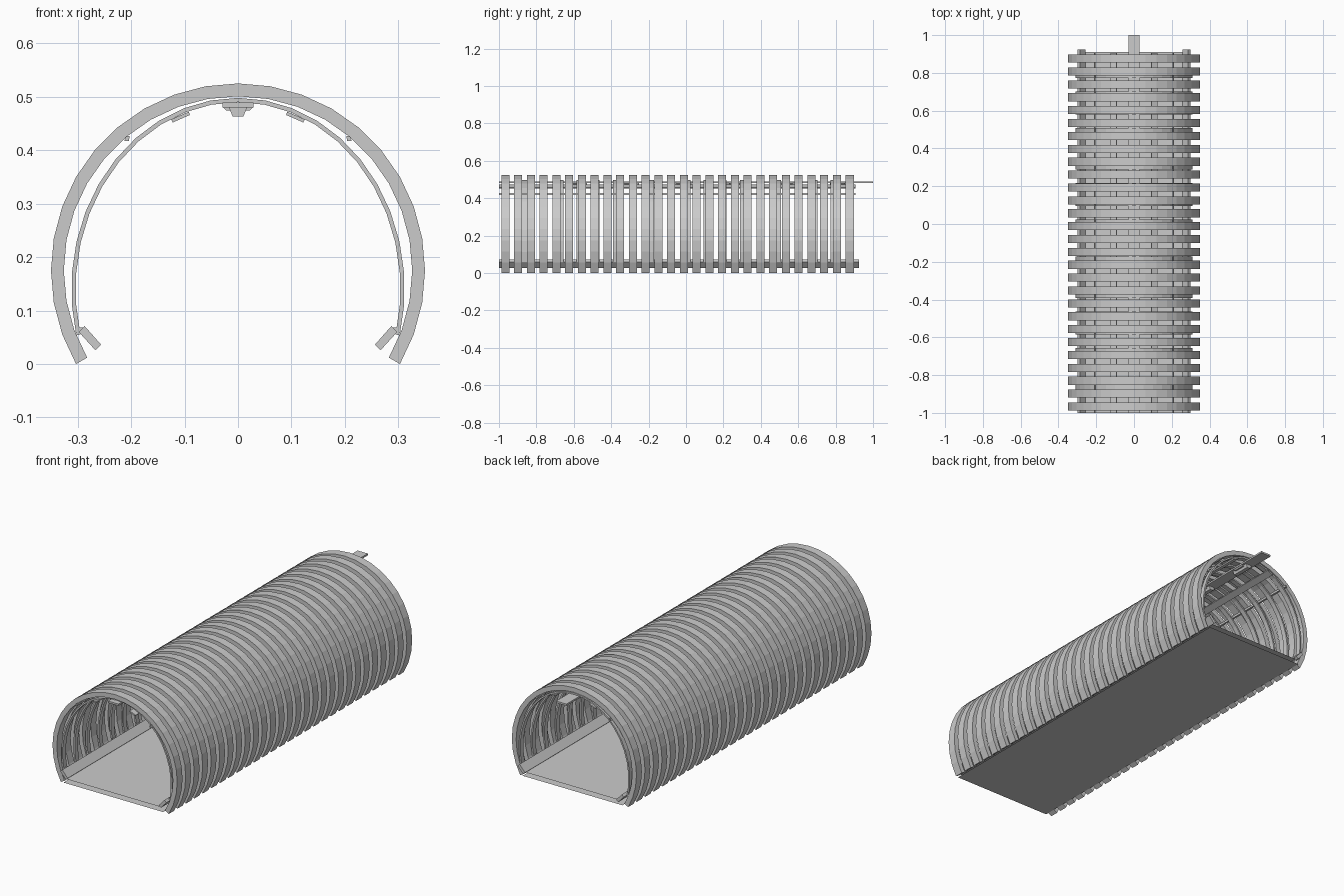
import bpy, bmesh, math

if "Cube" in bpy.data.objects:
    bpy.data.objects.remove(bpy.data.objects["Cube"])

PITCH, RIBS = 0.0682, 28


def add_object(name, bm, smooth=None):
    bmesh.ops.recalc_face_normals(bm, faces=bm.faces[:])
    mesh = bpy.data.meshes.new(name)
    bm.to_mesh(mesh)
    bm.free()
    ob = bpy.data.objects.new(name, mesh)
    bpy.context.collection.objects.link(ob)
    return ob


def band(bm, outer, inner, y0, y1):
    """Open arch: loft rectangular sections along outer/inner (x, z) curves."""
    sections = []
    for (ox, oz), (ix, iz) in zip(outer, inner):
        pts = [(ox, y0, oz), (ox, y1, oz), (ix, y1, iz), (ix, y0, iz)]
        sections.append([bm.verts.new(p) for p in pts])
    for a, b in zip(sections, sections[1:]):
        for k in range(4):
            n = (k + 1) % 4
            bm.faces.new((a[k], a[n], b[n], b[k]))
    bm.faces.new(sections[0])
    bm.faces.new(sections[-1])


def prism(bm, profile, y0, y1):
    """Extrude a closed (x, z) profile along y."""
    a = [bm.verts.new((x, y0, z)) for x, z in profile]
    b = [bm.verts.new((x, y1, z)) for x, z in profile]
    bm.faces.new(a)
    bm.faces.new(b)
    for k in range(len(a)):
        n = (k + 1) % len(a)
        bm.faces.new((a[k], a[n], b[n], b[k]))


def arc(rx, rz, cz, start, end, steps):
    angles = [math.radians(start + (end - start) * i / steps) for i in range(steps + 1)]
    return [(rx * math.cos(t), cz + rz * math.sin(t)) for t in angles]


def mirrored(name, profile, y0, y1):
    """A long strip on both sides of the tunnel."""
    bm = bmesh.new()
    prism(bm, profile, y0, y1)
    prism(bm, [(-x, z) for x, z in profile], y0, y1)
    return add_object(name, bm)


# Outer ribs
bm = bmesh.new()
outer = arc(0.35, 0.35, 0.175, -30, 210, 24)
inner = arc(0.326, 0.326, 0.175, -30, 210, 24)
for i in range(RIBS):
    y = -0.966 + i * PITCH
    band(bm, outer, inner, y - 0.0215, y + 0.0215)
add_object("outer_ribs", bm)

# Thin inner arches
bm = bmesh.new()
outer = arc(0.312, 0.358, 0.14, -14, 194, 22)
inner = arc(0.304, 0.350, 0.14, -14, 194, 22)
for i in range(20):
    y = -0.96 + i * 0.097
    band(bm, outer, inner, y - 0.013, y + 0.013)
add_object("inner_arches", bm)

# Floor: two thin stacked sheets
for name, half, z in (("floor_underside", 0.28, 0.008), ("floor", 0.268, 0.03)):
    bm = bmesh.new()
    corners = [(-half, -1), (half, -1), (half, 0.91), (-half, 0.91)]
    bm.faces.new([bm.verts.new((x, y, z)) for x, y in corners])
    add_object(name, bm)

# Sloping kerbs, ceiling slats and cable rails
mirrored("side_kerbs", [(0.298, 0.060), (0.287, 0.071), (0.256, 0.036), (0.267, 0.026)], -1, 0.925)
mirrored("ceiling_slats", [(0.092, 0.472), (0.090, 0.466), (0.122, 0.452), (0.125, 0.458)], -1, 0.905)
mirrored("cable_rails", [(0.203, 0.427), (0.209, 0.427), (0.213, 0.417), (0.204, 0.417)], -1, 0.905)

# Central ceiling beam
bm = bmesh.new()
prism(bm, [(-0.029, 0.480), (0.029, 0.480), (0.029, 0.489), (-0.029, 0.489)], -1, 1)
add_object("ceiling_beam", bm)

# Hanging lamps with flared housings
bm = bmesh.new()
for i in range(7):
    y = -0.86 + i * 0.28
    prism(bm, [(-0.010, 0.463), (0.010, 0.463), (0.018, 0.482), (-0.018, 0.482)], y - 0.05, y + 0.05)
    prism(bm, [(-0.022, 0.474), (0.022, 0.474), (0.029, 0.482), (-0.029, 0.482)], y - 0.03, y + 0.03)
add_object("ceiling_lamps", bm)

# Brackets tying the kerbs to the arches
bm = bmesh.new()
for i in range(10):
    y = -0.96 + i * 0.194
    for s in (-1, 1):
        prism(bm, [(s * x, z) for x, z in ((0.290, 0.058), (0.303, 0.058), (0.303, 0.068), (0.290, 0.068))],
              y - 0.012, y + 0.012)
add_object("kerb_brackets", bm)
